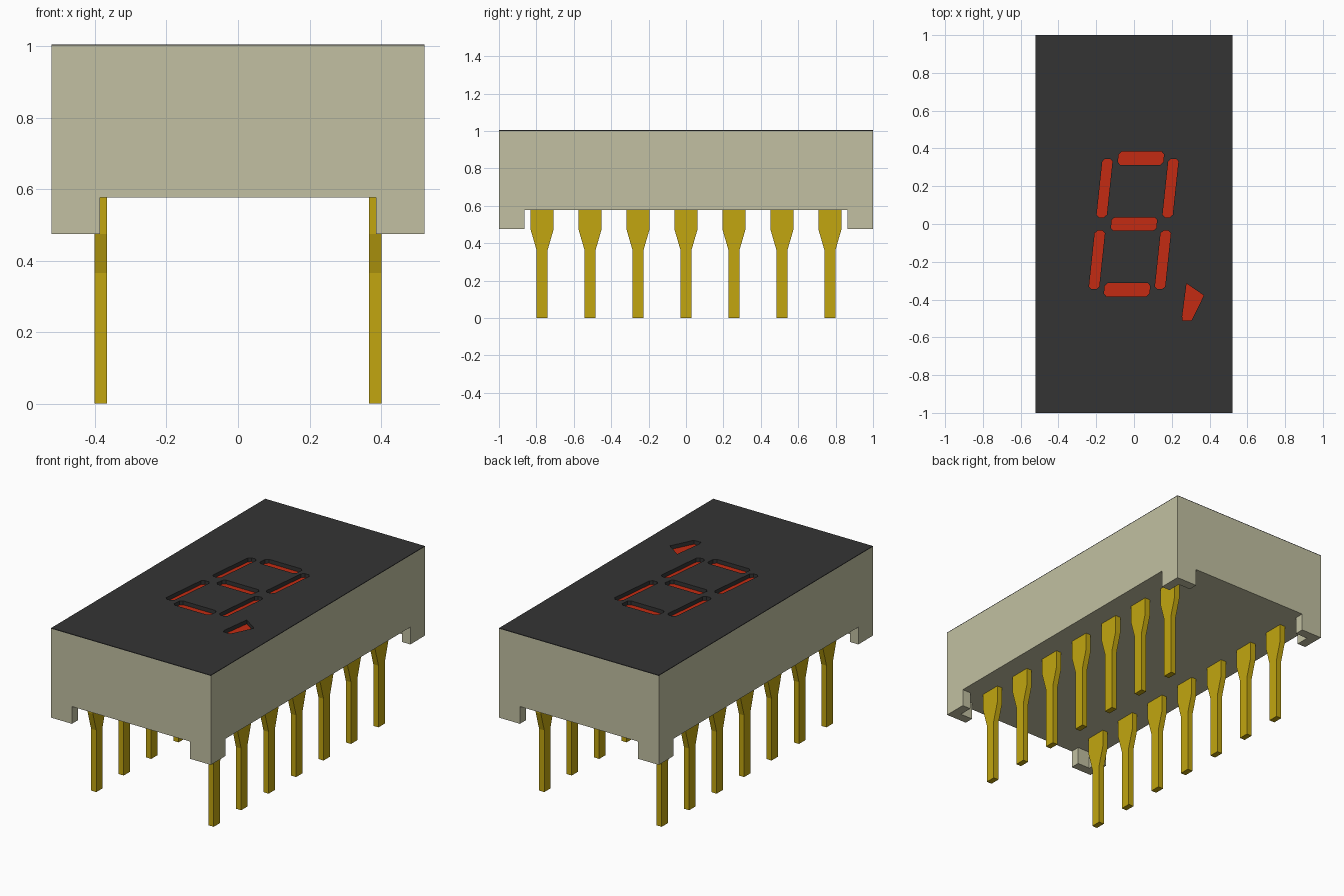
import bpy
import bmesh
from mathutils import Vector

if "Cube" in bpy.data.objects:
    bpy.data.objects.remove(bpy.data.objects["Cube"], do_unlink=True)

HALF_X, HALF_Y = 0.522, 1.0
UNDERSIDE, TOP = 0.577, 1.005
RECESS_FLOOR = 0.982
SLANT = 0.106


def material(name, colour):
    m = bpy.data.materials.new(name)
    m.use_nodes = True
    m.diffuse_color = (*colour, 1)
    m.node_tree.nodes["Principled BSDF"].inputs["Base Color"].default_value = (*colour, 1)
    return m


CREAM = material("cream plastic", (0.54, 0.53, 0.36))
BLACK = material("black face", (0.034, 0.034, 0.034))
RED = material("red segment", (0.55, 0.024, 0.006))
GOLD = material("gold pin", (0.54, 0.38, 0.005))


def add_prism(bm, points, offset):
    """Extrude a closed outline of 3D points along an offset."""
    face = bm.faces.new([bm.verts.new(p) for p in points])
    ext = bmesh.ops.extrude_face_region(bm, geom=[face])["geom"]
    bmesh.ops.translate(bm, vec=Vector(offset),
                        verts=[v for v in ext if isinstance(v, bmesh.types.BMVert)])


def make_object(name, bm, *mats):
    bmesh.ops.recalc_face_normals(bm, faces=bm.faces)
    mesh = bpy.data.meshes.new(name)
    bm.to_mesh(mesh)
    bm.free()
    for m in mats:
        mesh.materials.append(m)
    ob = bpy.data.objects.new(name, mesh)
    bpy.context.collection.objects.link(ob)
    return ob


def segment(cx, cy, hw, hh, clip=0.014):
    """Slanted bar outline with clipped corners."""
    quarter = [(hw, hh - clip), (hw - clip, hh)]
    pts = quarter + [(-x, y) for x, y in reversed(quarter)]
    pts += [(-x, -y) for x, y in pts]
    return [(cx + x + SLANT * (cy + y), cy + y) for x, y in pts]


# Seven bars and the decimal mark
outlines = [segment(0, y, 0.12, 0.035) for y in (-0.348, 0, 0.348)]
outlines += [segment(x, y, 0.027, 0.155) for x in (-0.176, 0.173) for y in (-0.19, 0.19)]
outlines.append([(0.278, -0.315), (0.37, -0.378), (0.305, -0.51), (0.258, -0.51), (0.255, -0.49)])

bm = bmesh.new()
for outline in outlines:
    add_prism(bm, [(x, y, RECESS_FLOOR) for x, y in outline], (0, 0, 0.1))
cutter = make_object("segment_cutter", bm, BLACK)
cutter.hide_render = True

# Housing block, with a thin layer marked off for the black face
bm = bmesh.new()
add_prism(bm, [(sx * HALF_X, sy * HALF_Y, UNDERSIDE)
               for sx, sy in ((-1, -1), (1, -1), (1, 1), (-1, 1))], (0, 0, TOP - UNDERSIDE))
bmesh.ops.bisect_plane(bm, geom=bm.verts[:] + bm.edges[:] + bm.faces[:],
                       plane_co=(0, 0, TOP - 0.004), plane_no=(0, 0, 1))
housing = make_object("housing", bm, CREAM, BLACK, RED)
cut = housing.modifiers.new("segment recesses", "BOOLEAN")
cut.operation = "DIFFERENCE"
cut.solver = "EXACT"
cut.object = cutter
bpy.context.view_layer.update()
evaluated = housing.evaluated_get(bpy.context.evaluated_depsgraph_get())
result = bpy.data.meshes.new_from_object(evaluated)
housing.modifiers.clear()
housing.data = result
bpy.data.objects.remove(cutter, do_unlink=True)
result.materials.clear()
for m in (CREAM, BLACK, RED):
    result.materials.append(m)

# Red recess floors, black face and recess walls, cream elsewhere
for p in result.polygons:
    inside = abs(p.center.x) < HALF_X - 0.01 and abs(p.center.y) < HALF_Y - 0.01
    if abs(p.center.z - RECESS_FLOOR) < 0.001 and p.normal.z > 0.5:
        p.material_index = 2
    elif p.center.z > TOP - 0.004 or (inside and p.center.z > RECESS_FLOOR):
        p.material_index = 1
    else:
        p.material_index = 0

# L-shaped standoff foot at each corner
ARM, WALL, FOOT_BOTTOM = 0.136, 0.055, 0.475
corner = [(0, 0), (ARM, 0), (ARM, WALL), (WALL, WALL), (WALL, ARM), (0, ARM)]
for side, sx in (("left", 1), ("right", -1)):
    for end, sy in (("front", -1), ("back", 1)):
        bm = bmesh.new()
        add_prism(bm, [(sx * (HALF_X - x), sy * (HALF_Y - y), FOOT_BOTTOM)
                       for x, y in corner], (0, 0, UNDERSIDE - FOOT_BOTTOM))
        make_object(f"{end}_{side}_foot", bm, CREAM)

# Two rows of seven pins with broad tapering shoulders
half = [(0.03, 0), (0.03, 0.365), (0.062, 0.475), (0.062, UNDERSIDE)]
profile = half + [(-y, z) for y, z in reversed(half)]
for side, sx in (("left", 1), ("right", -1)):
    for i in range(7):
        cy = (i - 3) * 0.2565
        bm = bmesh.new()
        add_prism(bm, [(sx * 0.367, cy + y, z) for y, z in profile], (sx * 0.034, 0, 0))
        make_object(f"{side}_pin_{i + 1}", bm, GOLD)
